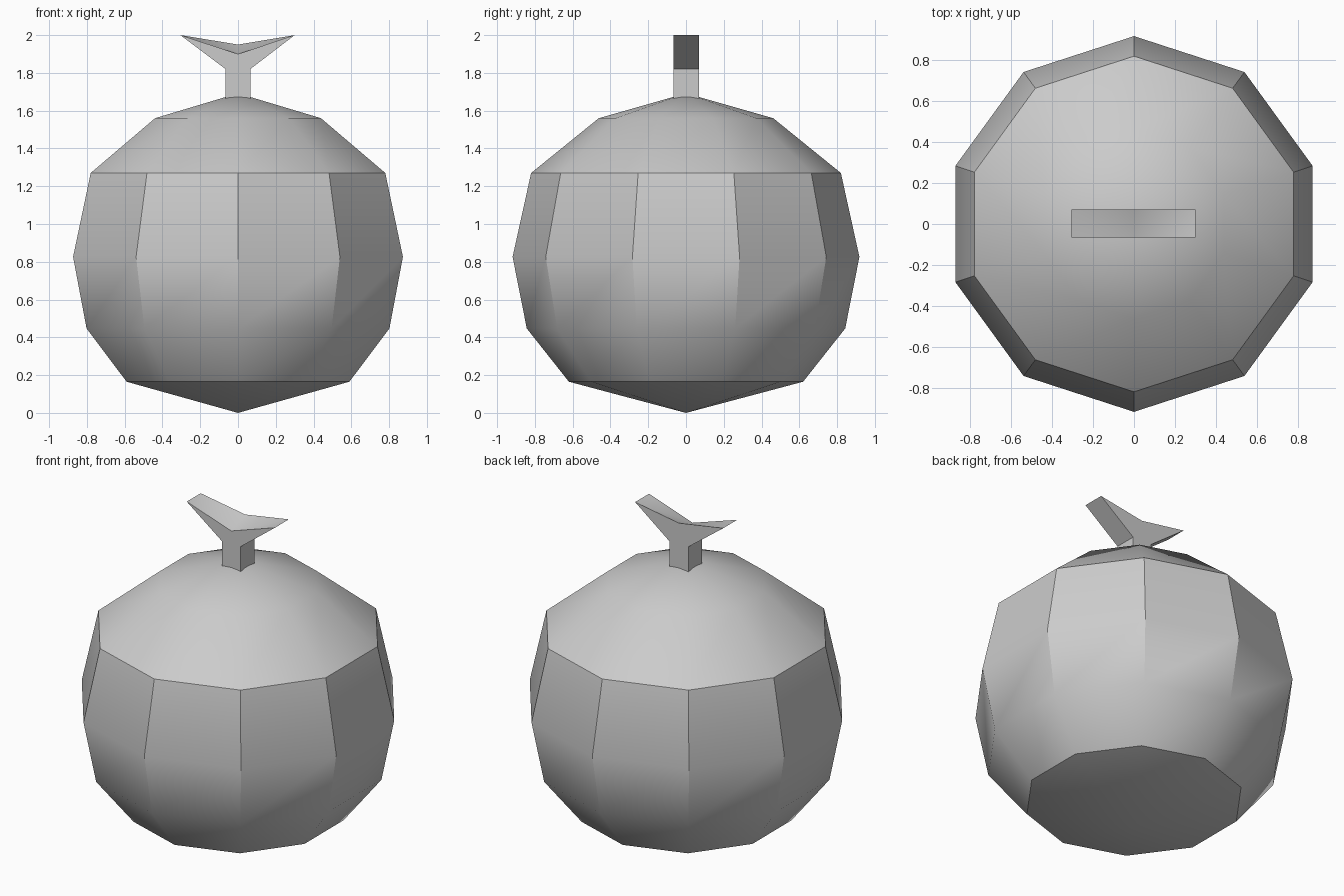
import bpy, bmesh
from math import sin, cos, pi, radians

if "Cube" in bpy.data.objects:
    bpy.data.objects.remove(bpy.data.objects["Cube"])


def make_object(name, verts, faces):
    mesh = bpy.data.meshes.new(name)
    bm = bmesh.new()
    vs = [bm.verts.new(v) for v in verts]
    for f in faces:
        bm.faces.new([vs[i] for i in f])
    bmesh.ops.recalc_face_normals(bm, faces=bm.faces[:])
    bm.to_mesh(mesh)
    bm.free()
    obj = bpy.data.objects.new(name, mesh)
    bpy.context.collection.objects.link(obj)
    bpy.ops.object.select_all(action='DESELECT')
    obj.select_set(True)
    bpy.context.view_layer.objects.active = obj
    bpy.ops.object.shade_smooth_by_angle(angle=radians(32))
    return obj


# Round fruit body: ten-sided rings between two poles
N = 10
profile = [(0.62, 0.165), (0.843, 0.447), (0.918, 0.826), (0.82, 1.27), (0.462, 1.56)]
verts = [(r * sin(2 * pi * i / N), -r * cos(2 * pi * i / N), z)
         for r, z in profile for i in range(N)]
bottom, top = len(verts), len(verts) + 1
verts += [(0, 0, 0), (0, 0, 1.692)]
faces = []
last = (len(profile) - 1) * N
for i in range(N):
    j = (i + 1) % N
    for k in range(len(profile) - 1):
        faces.append((k * N + i, k * N + j, (k + 1) * N + j, (k + 1) * N + i))
    faces.append((bottom, j, i))
    faces.append((top, last + i, last + j))
make_object("fruit_body", verts, faces)

# Stem with two spreading leaves, outlined in x-z and given depth in y
outline = [(-0.065, 1.665), (0.065, 1.665), (0.065, 1.82), (0.3, 2.0),
           (0, 1.9), (-0.305, 2.0), (-0.065, 1.82)]
n = len(outline)
verts = [(x, -0.066, z) for x, z in outline] + [(x, 0.07, z) for x, z in outline]
verts[n + 4] = (0, 0.07, 1.95)   # rear of the crease sits higher
faces = [(i, (i + 1) % n, (i + 1) % n + n, i + n) for i in range(n) if i not in (3, 4)]
# twisted leaf tops
faces += [(3, 4, n + 3), (4, n + 4, n + 3), (4, 5, n + 5), (4, n + 5, n + 4)]
for o in (0, n):
    faces += [(o, o + 1, o + 2, o + 6), (o + 2, o + 3, o + 4),
              (o + 4, o + 5, o + 6), (o + 2, o + 4, o + 6)]
make_object("stem_and_leaves", verts, faces)
